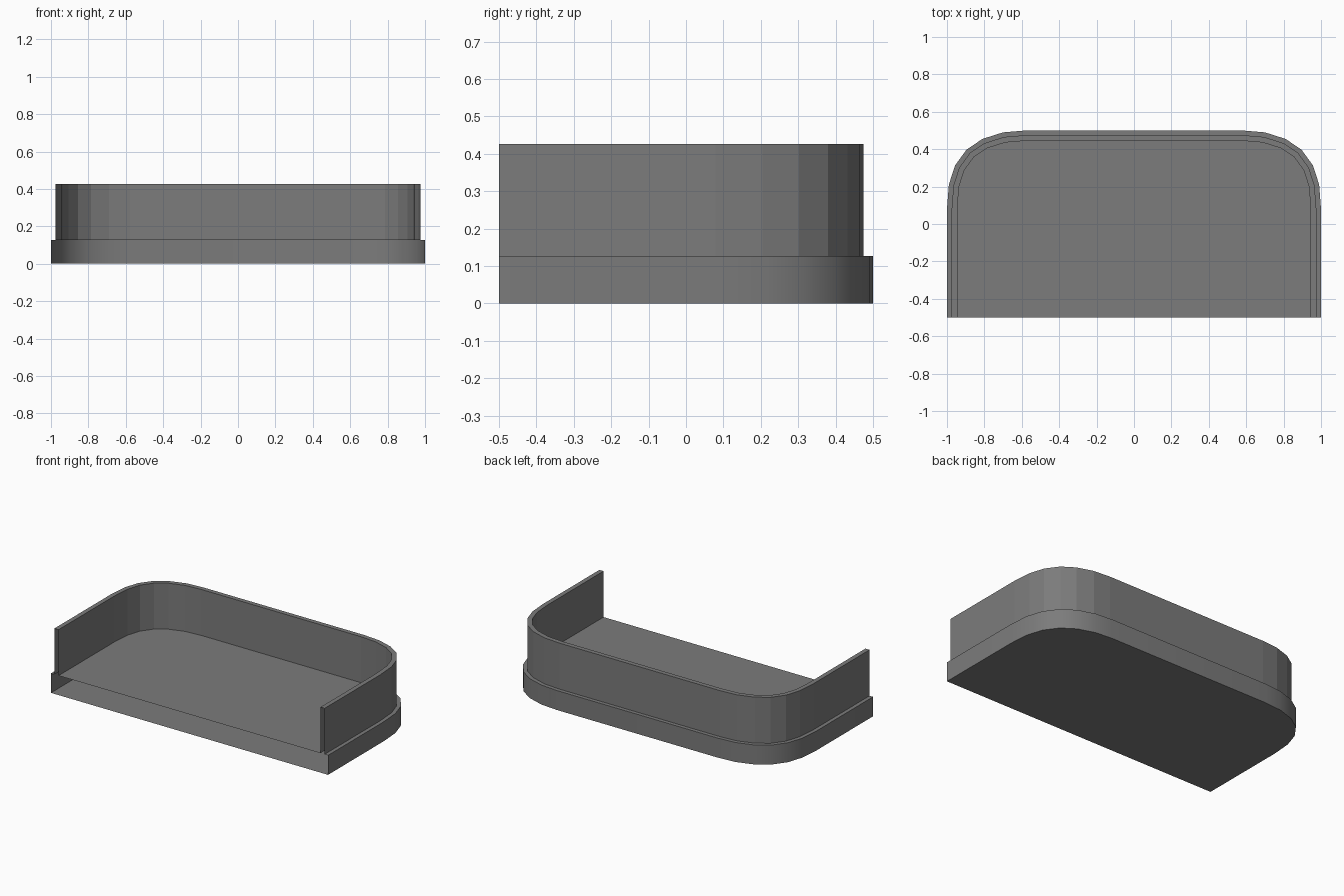
import bpy
import bmesh
from mathutils import Vector

if "Cube" in bpy.data.objects:
    bpy.data.objects.remove(bpy.data.objects["Cube"], do_unlink=True)

BASE_TOP, RIM = 0.127, 0.427
LEDGE, THICKNESS = 0.025, 0.03

grey = bpy.data.materials.new("mid grey")
grey.use_nodes = True
grey.diffuse_color = (0.2, 0.2, 0.2, 1)
grey.node_tree.nodes["Principled BSDF"].inputs["Base Color"].default_value = grey.diffuse_color

# Outline: one half from the front edge round the back corner, then mirrored
half = [(1, -0.5), (1, 0.08), (0.99, 0.21), (0.957, 0.313), (0.895, 0.398),
        (0.81, 0.455), (0.7, 0.49), (0.58, 0.5)]
outline = [Vector(p) for p in half] + [Vector((-x, y)) for x, y in reversed(half)]


def inset(path, distance):
    """Offset the open path inwards with mitred corners."""
    normals = []
    for a, b in zip(path, path[1:]):
        d = (b - a).normalized()
        normals.append(Vector((-d.y, d.x)))
    result = []
    for i, p in enumerate(path):
        n = normals[max(i - 1, 0)]
        m = normals[min(i, len(normals) - 1)]
        result.append(p + (n + m) * distance / (1 + n.dot(m)))
    return result


def build(name, levels, cap=None, smooth=False):
    """Join successive (path, height) levels with quads, optionally capping one end."""
    bm = bmesh.new()
    rings = [[bm.verts.new((p.x, p.y, z)) for p in path] for path, z in levels]
    for low, high in zip(rings, rings[1:]):
        for i in range(len(low) - 1):
            bm.faces.new((low[i], low[i + 1], high[i + 1], high[i]))
    if cap == "bottom":
        bm.faces.new(rings[0][::-1])
    elif cap == "top":
        bm.faces.new(rings[-1])
    mesh = bpy.data.meshes.new(name)
    bm.to_mesh(mesh)
    bm.free()
    mesh.materials.append(grey)
    obj = bpy.data.objects.new(name, mesh)
    bpy.context.collection.objects.link(obj)
    if smooth:
        bpy.ops.object.select_all(action="DESELECT")
        obj.select_set(True)
        bpy.context.view_layer.objects.active = obj
        bpy.ops.object.shade_smooth_by_angle(angle=0.6)
    return obj


wall_outer = inset(outline, LEDGE)
wall_inner = inset(outline, LEDGE + THICKNESS)

# Hollow base, open at the front, with a narrow ledge on top
build("base", [(outline, 0), (outline, BASE_TOP), (wall_outer, BASE_TOP)], "bottom", True)

# Double-skinned wall running down to the raised floor
build("wall_and_floor", [(wall_outer, BASE_TOP), (wall_outer, RIM),
                         (wall_inner, RIM), (wall_inner, BASE_TOP)], "top")
